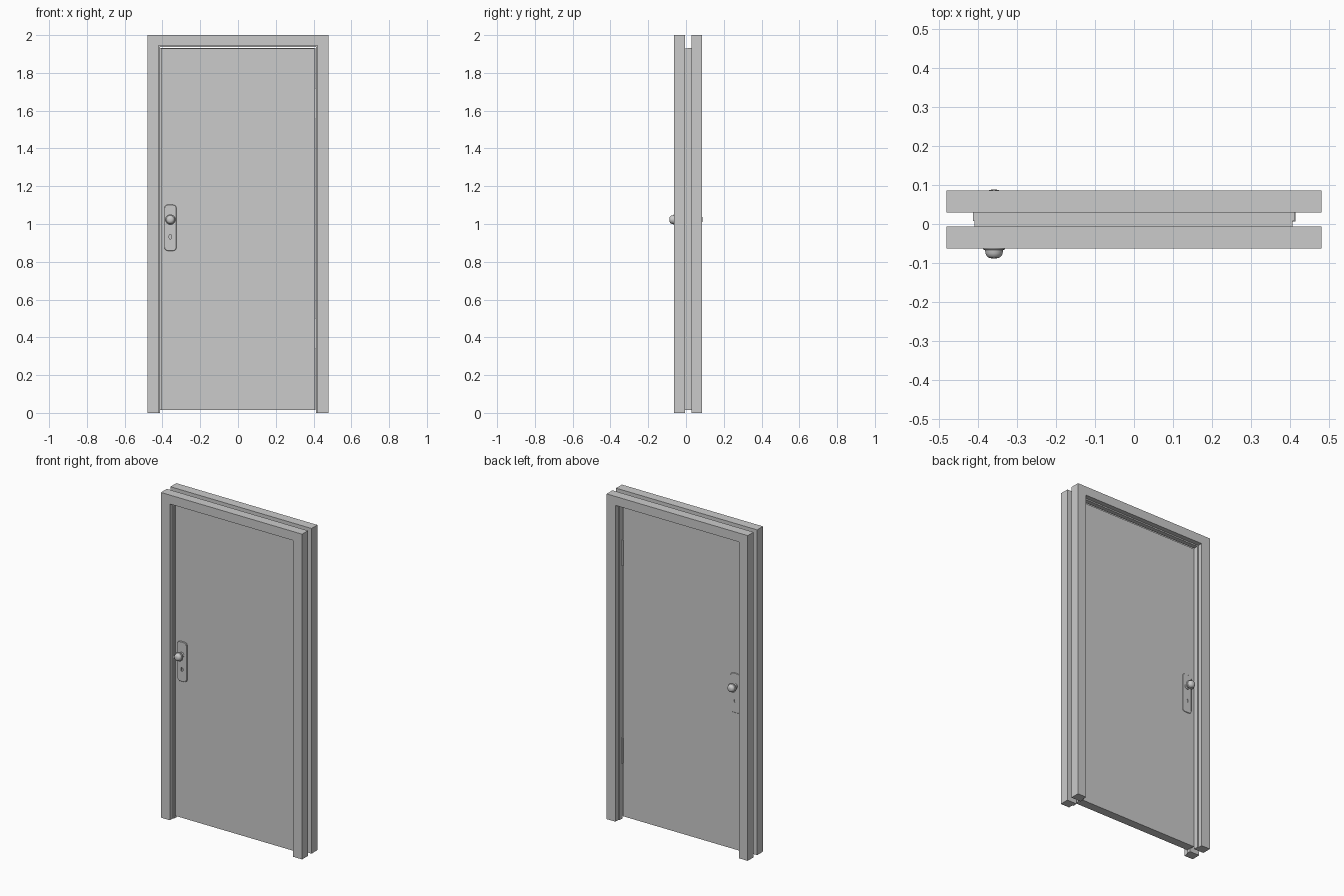
import bpy, bmesh, math

if "Cube" in bpy.data.objects:
    bpy.data.objects.remove(bpy.data.objects["Cube"])


def make_object(name, bm):
    bmesh.ops.recalc_face_normals(bm, faces=bm.faces)
    me = bpy.data.meshes.new(name)
    bm.to_mesh(me)
    bm.free()
    ob = bpy.data.objects.new(name, me)
    bpy.context.collection.objects.link(ob)
    return ob


def extrude_xz(name, pts, y0, y1):
    """Extrude an (x, z) outline from y0 to y1."""
    bm = bmesh.new()
    face = bm.faces.new([bm.verts.new((x, y0, z)) for x, z in pts])
    geo = bmesh.ops.extrude_face_region(bm, geom=[face])["geom"]
    bmesh.ops.translate(bm, vec=(0, y1 - y0, 0),
                        verts=[v for v in geo if isinstance(v, bmesh.types.BMVert)])
    return make_object(name, bm)


def rect(x0, x1, z0, z1):
    return [(x0, z0), (x1, z0), (x1, z1), (x0, z1)]


def arch(outer, top, inner, inner_top):
    return [(-outer, 0), (-inner, 0), (-inner, inner_top), (inner, inner_top),
            (inner, 0), (outer, 0), (outer, top), (-outer, top)]


def rounded(cx, cz, hx, hz, r, n=4):
    pts = []
    for k, (sx, sz) in enumerate([(1, 1), (-1, 1), (-1, -1), (1, -1)]):
        for i in range(n + 1):
            a = math.pi / 2 * (k + i / n)
            pts.append((cx + sx * (hx - r) + r * math.cos(a),
                        cz + sz * (hz - r) + r * math.sin(a)))
    return pts


def lathe_y(name, profile, cx, cz, side, n=24):
    """Revolve (radius, depth) points around a y axis."""
    bm = bmesh.new()
    rings = [[bm.verts.new((cx + r * math.cos(2 * math.pi * i / n), side * d,
                            cz + r * math.sin(2 * math.pi * i / n)))
              for i in range(n)] for r, d in profile]
    for a, b in zip(rings, rings[1:]):
        for i in range(n):
            j = (i + 1) % n
            bm.faces.new((a[i], a[j], b[j], b[i]))
    bm.faces.new(rings[0])
    bm.faces.new(rings[-1])
    ob = make_object(name, bm)
    bpy.context.view_layer.objects.active = ob
    ob.select_set(True)
    bpy.ops.object.shade_smooth_by_angle(angle=math.radians(35))
    ob.select_set(False)
    return ob


# Front and back casings, each with a small step toward the door
for name, outer_y, step_y, inner_y in (("front", -0.063, -0.034, -0.006),
                                       ("back", 0.086, 0.057, 0.029)):
    extrude_xz(name + "_casing", arch(0.48, 2.0, 0.42, 1.945), outer_y, inner_y)
    extrude_xz(name + "_casing_step", arch(0.42, 1.945, 0.413, 1.937), step_y, inner_y)

# Door leaf with a shallow rebate along the edges
extrude_xz("door_front_leaf", rect(-0.408, 0.406, 0.015, 1.93), -0.024, 0.008)
extrude_xz("door_back_leaf", rect(-0.412, 0.41, 0.015, 1.933), 0.008, 0.029)

# Hinges: leaf plate and barrel
for label, z in (("upper", 1.637), ("lower", 0.42)):
    extrude_xz(label + "_hinge_leaf", rect(0.405, 0.413, z - 0.08, z + 0.08), 0.006, 0.028)
    bpy.ops.mesh.primitive_cylinder_add(vertices=12, radius=0.005, depth=0.16,
                                        location=(0.409, 0.031, z))
    bpy.context.object.name = label + "_hinge_barrel"

# Lock plate, keyhole and knob on both faces
KNOB = [(0.016, 0.031), (0.016, 0.037), (0.011, 0.040), (0.011, 0.052),
        (0.018, 0.057), (0.028, 0.061), (0.028, 0.065), (0.023, 0.067),
        (0.022, 0.075), (0.019, 0.082), (0.013, 0.0865), (0.006, 0.088)]
for name, side, face in (("front", -1, 0.024), ("back", 1, 0.029)):
    plate = extrude_xz(name + "_lock_plate", rounded(-0.358, 0.98, 0.032, 0.122, 0.018),
                       side * face, side * 0.034)
    bevel = plate.modifiers.new("edge", "BEVEL")
    bevel.width = 0.002
    bevel.limit_method = 'ANGLE'
    bevel.angle_limit = math.radians(60)
    hole = extrude_xz("keyhole_cutter", rounded(-0.358, 0.932, 0.006, 0.012, 0.0055),
                      side * (face + 0.002), side * 0.05)
    hole.hide_render = True
    hole.hide_set(True)
    cut = plate.modifiers.new("keyhole", "BOOLEAN")
    cut.object = hole
    cut.solver = 'EXACT'
    lathe_y(name + "_knob", KNOB, -0.358, 1.023, side)
